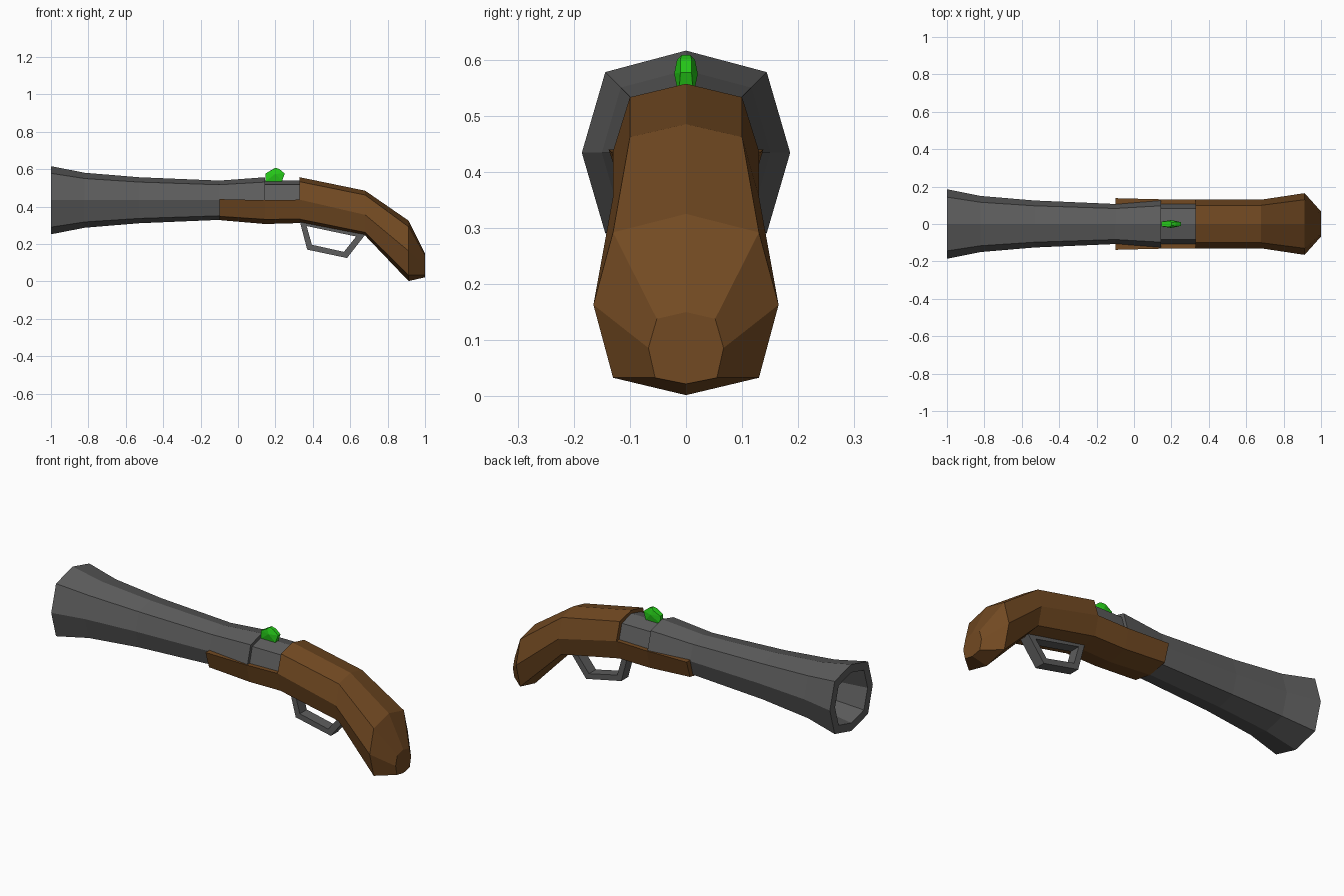
import bpy, bmesh

if "Cube" in bpy.data.objects:
    bpy.data.objects.remove(bpy.data.objects["Cube"])


def material(name, rgb):
    m = bpy.data.materials.new(name)
    m.diffuse_color = (*rgb, 1)
    m.use_nodes = True
    m.node_tree.nodes["Principled BSDF"].inputs["Base Color"].default_value = m.diffuse_color
    return m


WOOD = material("wood", (0.17, 0.068, 0.016))
METAL = material("gunmetal", (0.11, 0.11, 0.11))
GREEN = material("green", (0.02, 0.62, 0.01))


def finish(name, bm, mat):
    bmesh.ops.recalc_face_normals(bm, faces=bm.faces)
    mesh = bpy.data.meshes.new(name)
    bm.to_mesh(mesh)
    bm.free()
    mesh.materials.append(mat)
    obj = bpy.data.objects.new(name, mesh)
    bpy.context.collection.objects.link(obj)
    return obj


def loft(name, sections, mat, closed=False):
    """Skin equal-length rings; cap the ends, or join last to first."""
    bm = bmesh.new()
    rings = [[bm.verts.new(p) for p in s] for s in sections]
    n = len(rings[0])
    pairs = list(zip(rings, rings[1:]))
    if closed:
        pairs.append((rings[-1], rings[0]))
    else:
        bm.faces.new(rings[0])
        bm.faces.new(rings[-1])
    for a, b in pairs:
        for i in range(n):
            j = (i + 1) % n
            bm.faces.new((a[i], a[j], b[j], b[i]))
    return finish(name, bm, mat)


def mirrored(x, half):
    """Ring from a right-hand half outline, mirrored over y = 0."""
    left = [(-y, z) for y, z in reversed(half) if y > 0]
    return [(x, y, z) for y, z in half + left]


def barrel_ring(x, r, zc=0.434):
    d = 0.79 * r
    return mirrored(x, [(0, zc + r), (d, zc + d), (r * 1.02, zc), (d, zc - d), (0, zc - r)])


# Barrel: breech, step up, flared tube, muzzle rim, bore
barrel = [(0.34, 0.105), (0.145, 0.105), (0.145, 0.123), (-0.1, 0.105), (-0.53, 0.123),
          (-0.82, 0.147), (-1, 0.182), (-1, 0.138), (-0.82, 0.112), (-0.5, 0.09)]
loft("barrel", [barrel_ring(x, r) for x, r in barrel], METAL)

# Grip: x, top z, shoulder (y, z), side (y, z), lower corner (y, z), bottom z
grip = [(0.33, 0.557, (0.10, 0.533), (0.13, 0.437), (0.105, 0.333), 0.312),
        (0.68, 0.485, (0.10, 0.462), (0.13, 0.356), (0.105, 0.262), 0.245),
        (0.912, 0.325, (0.13, 0.292), (0.165, 0.163), (0.13, 0.033), 0.002),
        (1.0, 0.15, (0.052, 0.138), (0.067, 0.086), (0.055, 0.033), 0.022)]
loft("grip", [mirrored(x, [(0, t), a, b, c, (0, z)]) for x, t, a, b, c, z in grip], WOOD)

# Fore-stock: open-topped cradle under the barrel
fore = [(-0.1, (0.138, 0.440), (0.108, 0.348), 0.328),
        (0.145, (0.132, 0.434), (0.106, 0.332), 0.307),
        (0.33, (0.13, 0.437), (0.105, 0.333), 0.312)]
loft("fore_stock", [mirrored(x, [a, b, (0, z)]) for x, a, b, z in fore], WOOD)

# Trigger guard: closed four-sided loop
outer = [(0.33, 0.322), (0.37, 0.17), (0.583, 0.125), (0.682, 0.252)]
inner = [(0.367, 0.296), (0.395, 0.196), (0.566, 0.158), (0.632, 0.24)]
W = 0.03
loft("trigger_guard",
     [[(ox, -W, oz), (ox, W, oz), (ix, W, iz), (ix, -W, iz)]
      for (ox, oz), (ix, iz) in zip(outer, inner)], METAL, closed=True)

# Flint: faceted green stone on the breech
bm = bmesh.new()
for x, y, z in [(0.147, 0.013, 0.535), (0.235, 0.013, 0.535), (0.147, 0.012, 0.577),
                (0.2, 0.021, 0.575), (0.25, 0.01, 0.577), (0.188, 0.016, 0.6),
                (0.2, 0.008, 0.608), (0.222, 0.01, 0.6)]:
    for s in (-1, 1):
        bm.verts.new((x, s * y, z))
bmesh.ops.convex_hull(bm, input=bm.verts)
finish("flint", bm, GREEN)
